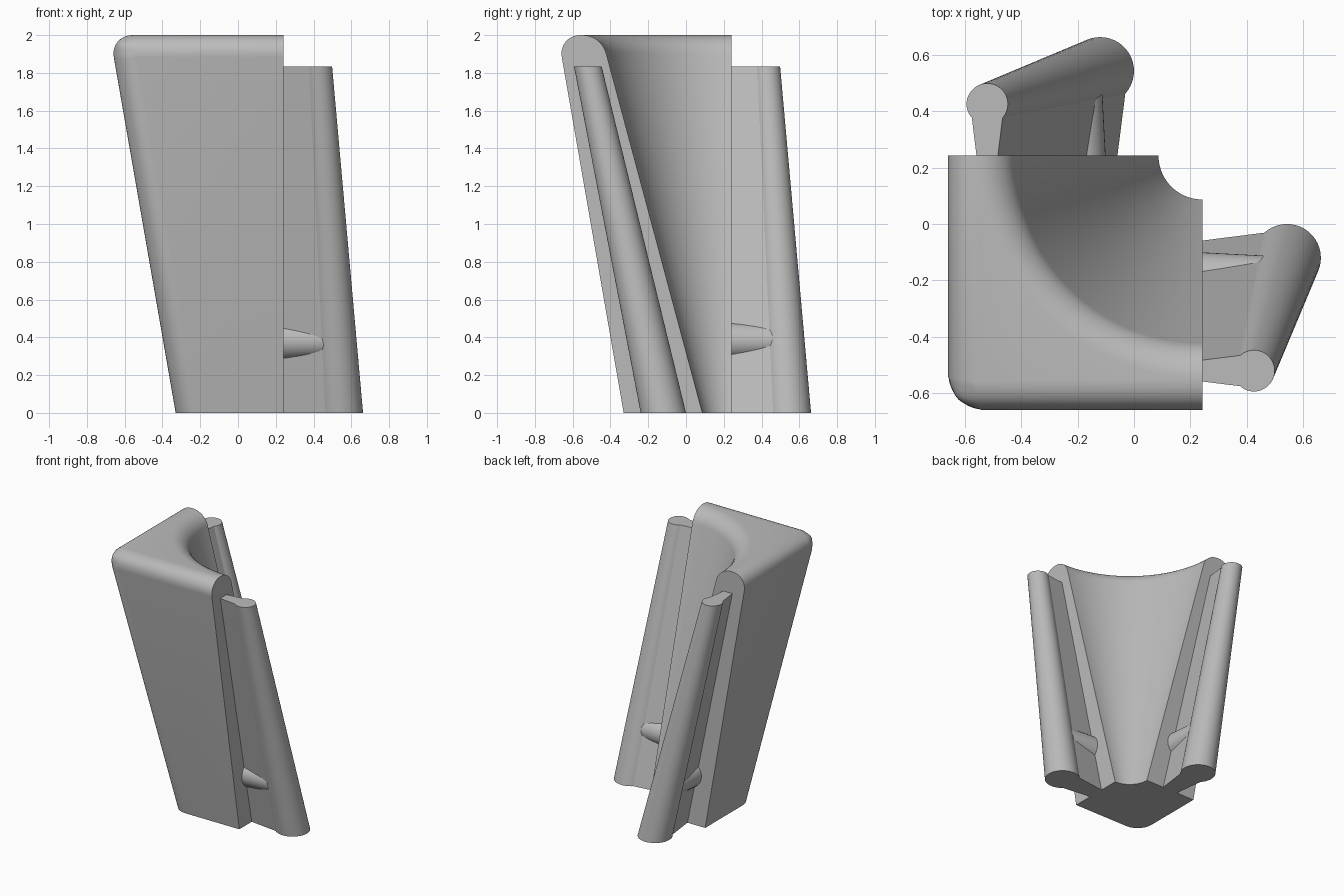
import bpy, bmesh
from math import cos, sin, radians, pi
from mathutils import Matrix

cube = bpy.data.objects.get("Cube")
if cube:
    bpy.data.objects.remove(cube)

grey = bpy.data.materials.new("plain grey")
grey.use_nodes = True
colour = (0.5, 0.5, 0.5, 1)
grey.diffuse_color = colour
grey.node_tree.nodes["Principled BSDF"].inputs["Base Color"].default_value = colour

END = 0.242       # plane where both walls stop
SWAP = Matrix(((0, 1, 0, 0), (1, 0, 0, 0), (0, 0, 1, 0), (0, 0, 0, 1)))


def finish(bm, name):
    bmesh.ops.recalc_face_normals(bm, faces=bm.faces)
    mesh = bpy.data.meshes.new(name)
    bm.to_mesh(mesh)
    bm.free()
    mesh.materials.append(grey)
    ob = bpy.data.objects.new(name, mesh)
    bpy.context.collection.objects.link(ob)
    return ob


def activate(ob):
    bpy.ops.object.select_all(action='DESELECT')
    ob.select_set(True)
    bpy.context.view_layer.objects.active = ob


def smooth(ob):
    activate(ob)
    bpy.ops.object.shade_smooth_by_angle(angle=radians(25))


def loft(bm, rings):
    """Skin a list of closed point rings and cap both ends."""
    rows = [[bm.verts.new(p) for p in ring] for ring in rings]
    for a, b in zip(rows, rows[1:]):
        for i in range(len(a)):
            j = (i + 1) % len(a)
            bm.faces.new((a[i], a[j], b[j], b[i]))
    bm.faces.new(rows[0])
    bm.faces.new(rows[-1])


# Leaning corner block with rounded outer corner and top edges
def square(low, z):
    return [(low, low, z), (END, low, z), (END, END, z), (low, END, z)]


bm = bmesh.new()
loft(bm, [square(-0.33, 0), square(-0.678, 2)])
rounded = []
for e in bm.edges:
    a, b = (v.co for v in e.verts)
    outer_x = a.x < 0 and b.x < 0
    outer_y = a.y < 0 and b.y < 0
    on_top = a.z > 1 and b.z > 1
    if (outer_x and outer_y) or (on_top and (outer_x or outer_y)):
        rounded.append(e)
bmesh.ops.bevel(bm, geom=rounded, offset=0.12, segments=10, profile=0.5,
                affect='EDGES', clamp_overlap=False)
block = finish(bm, "corner_block")

# Conical hollow with a flared rim, cut out of the block
profile = [(0.155 - 0.267 * 0.1, -0.1)]
for i in range(11):
    t = radians(165 - 7.5 * i)
    profile.append((0.79 + 0.13 * cos(t), 1.87 + 0.13 * sin(t)))
profile.append((0.79, 2.2))
bm = bmesh.new()
N = 128
loft(bm, [[(END + r * cos(2 * pi * i / N), END + r * sin(2 * pi * i / N), z)
           for i in range(N)] for r, z in profile])
cutter = finish(bm, "hollow_cutter")
cutter.hide_render = True

cut = block.modifiers.new("hollow", 'BOOLEAN')
cut.operation = 'DIFFERENCE'
cut.solver = 'EXACT'
cut.object = cutter
activate(block)
bpy.ops.object.modifier_apply(modifier=cut.name)
bpy.data.objects.remove(cutter)
smooth(block)


# Joining rib: a flaring web ending in a round bead, tapering upward
def rib_section(k, y, z):
    pts = [(END - 0.01, y - 0.06 * k, z)]
    for i in range(33):
        t = radians(-132 + 264 * i / 32)
        pts.append((END + 0.3 * k + 0.12 * k * cos(t), y + 0.12 * k * sin(t), z))
    pts.append((END - 0.01, y + 0.06 * k, z))
    return pts


# Round peg running through the web
def peg_section(r, x):
    return [(x, -0.2 + r * cos(2 * pi * i / 40), 0.38 + r * sin(2 * pi * i / 40))
            for i in range(40)]


for side, matrix in (("left", Matrix.Identity(4)), ("back", SWAP)):
    for part, rings in (
            ("rib", [rib_section(1, -0.12, 0), rib_section(0.61, -0.52, 1.835)]),
            ("peg", [peg_section(0.1, END - 0.01), peg_section(0.087, 0.48)])):
        bm = bmesh.new()
        loft(bm, rings)
        bmesh.ops.transform(bm, matrix=matrix, verts=bm.verts)
        smooth(finish(bm, side + "_" + part))
